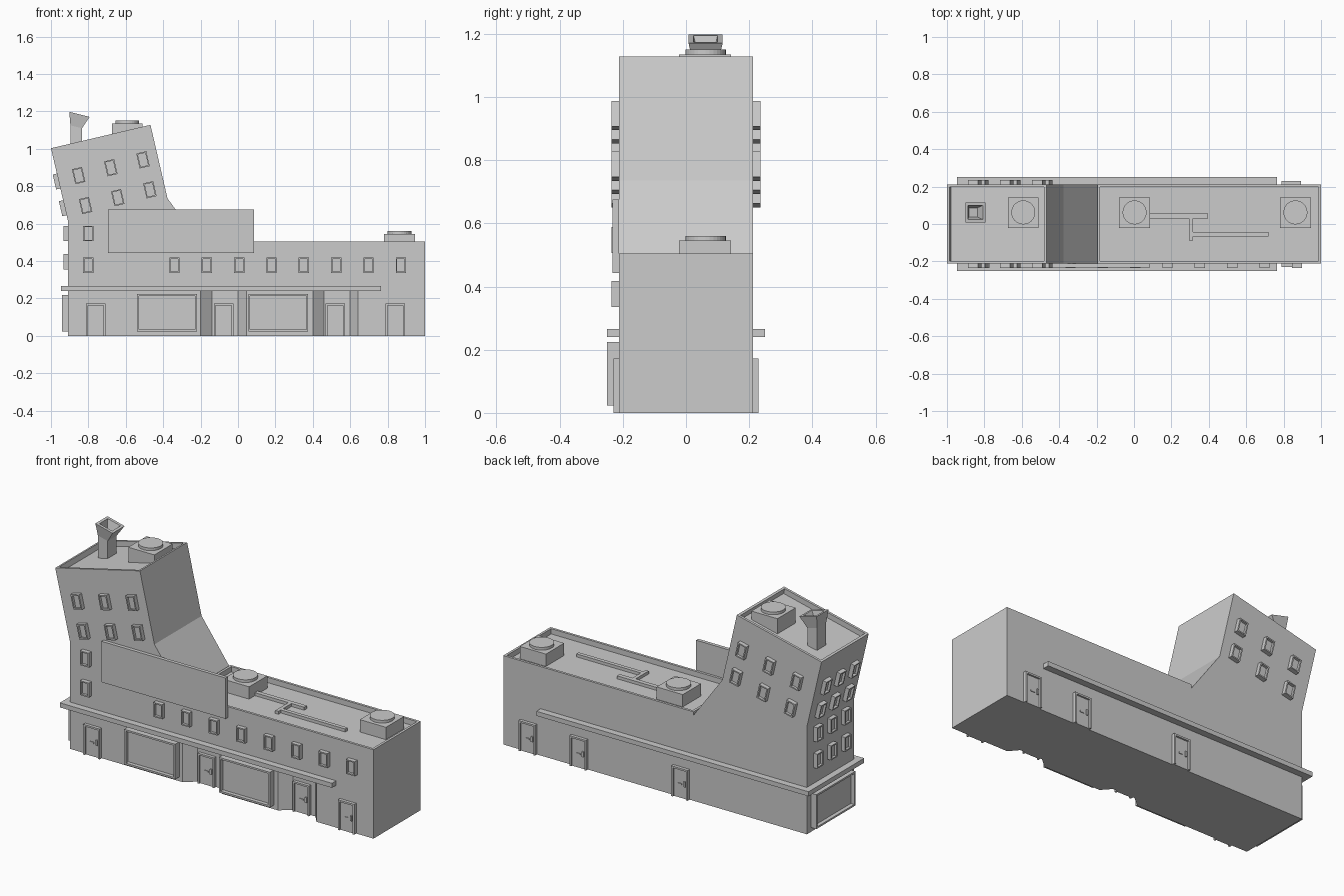
import bpy
import bmesh
from math import radians
from mathutils import Matrix, Vector

cube = bpy.data.objects.get("Cube")
if cube:
    bpy.data.objects.remove(cube, do_unlink=True)

GREY = (0.6, 0.6, 0.6, 1)
grey = bpy.data.materials.new("plain_grey")
grey.use_nodes = True
grey.diffuse_color = GREY
grey.node_tree.nodes["Principled BSDF"].inputs["Base Color"].default_value = GREY

LEAN = radians(-13)      # tilt of the upper tower
HALF = 0.212             # half depth of the building
FRONT, LEFT_END, BACK = 0, -90, 180


def finish(bm, name, matrix=Matrix()):
    bmesh.ops.recalc_face_normals(bm, faces=bm.faces)
    mesh = bpy.data.meshes.new(name)
    bm.to_mesh(mesh)
    bm.free()
    mesh.materials.append(grey)
    obj = bpy.data.objects.new(name, mesh)
    obj.matrix_world = matrix
    bpy.context.collection.objects.link(obj)
    return obj


def add_box(bm, low, high):
    low, high = Vector(low), Vector(high)
    size = Matrix.Diagonal((*(high - low), 1))
    return bmesh.ops.create_cube(bm, size=1, matrix=Matrix.Translation((low + high) / 2) @ size)["verts"]


def box(name, low, high):
    bm = bmesh.new()
    add_box(bm, low, high)
    return finish(bm, name)


def prism(points, offset):
    """Extrude a closed outline along an offset."""
    bm = bmesh.new()
    face = bm.faces.new([bm.verts.new(p) for p in points])
    new = bmesh.ops.extrude_face_region(bm, geom=[face], use_keep_orig=True)["geom"]
    bmesh.ops.translate(bm, vec=offset, verts=[v for v in new if isinstance(v, bmesh.types.BMVert)])
    bmesh.ops.recalc_face_normals(bm, faces=bm.faces)
    return bm


def sink(bm, face, rim, depth):
    """Inset a face and push it in, leaving a rim."""
    bmesh.ops.inset_region(bm, faces=[face], thickness=rim)
    normal = face.normal.copy()
    inner = bmesh.ops.extrude_face_region(bm, geom=[face])["geom"]
    bmesh.ops.delete(bm, geom=[face], context="FACES")
    bmesh.ops.translate(bm, vec=-normal * depth, verts=[v for v in inner if isinstance(v, bmesh.types.BMVert)])


def place(spot, turn, lean=0):
    return (Matrix.Translation(spot) @ Matrix.Rotation(lean, 4, "Y")
            @ Matrix.Rotation(radians(turn), 4, "Z"))


def framed_panel(name, spot, w, h, depth, rim, recess, turn, lean=0):
    """Box standing out of a wall with a sunken front."""
    bm = bmesh.new()
    add_box(bm, (-w / 2, -depth, -h / 2), (w / 2, 0.01, h / 2))
    bm.normal_update()
    sink(bm, min(bm.faces, key=lambda f: f.normal.y), rim, recess)
    return finish(bm, name, place(spot, turn, lean))


def window(name, spot, turn, lean=0):
    framed_panel(name, spot, 0.055, 0.082, 0.024, 0.01, 0.014, turn, lean)


def door(name, x, y, turn):
    bm = bmesh.new()
    for side in (-1, 1):
        edge = sorted((side * 0.052, side * 0.042))
        add_box(bm, (edge[0], -0.018, 0), (edge[1], 0.005, 0.172))
    add_box(bm, (-0.042, -0.018, 0.162), (0.042, 0.005, 0.172))
    add_box(bm, (-0.042, -0.008, 0), (0.042, 0.005, 0.162))
    add_box(bm, (0.024, -0.016, 0.07), (0.034, -0.006, 0.1))
    add_box(bm, (-0.015, -0.012, 0.075), (0.01, -0.006, 0.083))
    finish(bm, name, place((x, y, 0), turn))


# Building body: low wing, slope and leaning tower in one outline
outline = [(-0.908, 0), (1, 0), (1, 0.505), (-0.195, 0.505), (-0.195, 0.485),
           (-0.377, 0.735), (-0.468, 1.128), (-1, 1.003), (-0.908, 0.61)]
bm = prism([(x, -HALF, z) for x, z in outline], (0, 2 * HALF, 0))
roofs = [f for f in bm.faces if f.normal.z > 0.9]
for roof in roofs:
    sink(bm, roof, 0.02, 0.03)
body = finish(bm, "building_body")

# Angled entrance recesses in the ground floor front
for x0, x1, x2, x3 in ((-0.2, -0.14, 0.0, 0.045), (0.4, 0.46, 0.6, 0.64)):
    slope = 1.2
    plan = [(x0 - 0.048, -HALF - 0.04), (x1, -HALF + 0.05),
            (x2, -HALF + 0.05), (x3 + 0.036, -HALF - 0.04)]
    cutter = finish(prism([(x, y, -0.05) for x, y in plan], (0, 0, 0.295)), "entrance_cutter")
    cutter.hide_render = True
    cut = body.modifiers.new("entrance", "BOOLEAN")
    cut.operation = "DIFFERENCE"
    cut.solver = "EXACT"
    cut.object = cutter
    bpy.context.view_layer.objects.active = body
    bpy.ops.object.modifier_apply(modifier=cut.name)
    bpy.data.objects.remove(cutter, do_unlink=True)

# Canopy around three sides
box("front_canopy", (-0.945, -0.25, 0.24), (0.765, -HALF + 0.01, 0.266))
box("back_canopy", (-0.945, HALF - 0.01, 0.24), (0.765, 0.25, 0.266))
box("left_end_canopy", (-0.945, -HALF + 0.01, 0.24), (-0.9, HALF - 0.01, 0.266))

# Blank sign board
box("sign_board", (-0.695, -0.232, 0.443), (0.085, -HALF, 0.675))

# Shop windows
for x in (-0.38, 0.215):
    framed_panel("shop_window", (x, -HALF, 0.124), 0.32, 0.2, 0.038, 0.014, 0.022, FRONT)
framed_panel("end_shop_window", (-0.908, 0, 0.122), 0.35, 0.195, 0.034, 0.014, 0.022, LEFT_END)

# Doors
for x, y in ((-0.76, -HALF), (-0.077, -HALF + 0.05), (0.52, -HALF + 0.05), (0.84, -HALF)):
    door("front_door", x, y, FRONT)
for x in (-0.12, 0.52, 0.84):
    door("back_door", x, HALF, BACK)

# Upright front windows
window("front_window", (-0.8, -HALF, 0.377), FRONT)
window("front_window", (-0.8, -HALF, 0.547), FRONT)
for i in range(8):
    window("front_window", (-0.34 + i * 0.173, -HALF, 0.377), FRONT)

# Leaning tower windows, front and back
for row in range(2):
    for col in range(3):
        x = -0.852 + 0.172 * col + 0.037 * row
        z = 0.857 + 0.042 * col - 0.16 * row
        window("tower_front_window", (x, -HALF, z), FRONT, LEAN)
        window("tower_back_window", (x, HALF, z), BACK, LEAN)

# Left end windows
for y in (-0.125, 0, 0.125):
    for x, z, lean in ((-0.908, 0.397, 0), (-0.908, 0.547, 0),
                       (-0.925, 0.685, LEAN), (-0.958, 0.828, LEAN)):
        window("end_window", (x, y, z), LEFT_END, lean)

# Roof ventilators: box with a round cap
for x, low, top in ((0.003, 0.47, 0.545), (0.863, 0.47, 0.545), (-0.592, 1.02, 1.135)):
    box("vent_base", (x - 0.082, -0.022, low), (x + 0.082, 0.142, top))
    bm = bmesh.new()
    bmesh.ops.create_cone(bm, cap_ends=True, segments=32, radius1=0.064, radius2=0.064, depth=0.025,
                          matrix=Matrix.Translation((x, 0.062, top + 0.003)))
    finish(bm, "vent_cap")

# Roof pipes
box("roof_pipe_long", (0.08, 0.03, 0.47), (0.395, 0.055, 0.492))
box("roof_pipe_cross", (0.295, -0.087, 0.47), (0.315, 0.03, 0.492))
box("roof_pipe_end", (0.315, -0.066, 0.47), (0.72, -0.044, 0.492))

# Flared hollow chimney: centre x, half width, half depth, height, slant
bm = bmesh.new()
rings = []
for cx, hx, hy, z, slant in ((-0.865, 0.031, 0.04, 1.0, 0), (-0.865, 0.031, 0.04, 1.118, -0.25),
                             (-0.848, 0.054, 0.054, 1.184, -0.25), (-0.848, 0.04, 0.038, 1.184, -0.25),
                             (-0.86, 0.022, 0.024, 1.13, -0.25)):
    rings.append([bm.verts.new((cx + sx * hx, 0.062 + sy * hy, z + slant * sx * hx))
                  for sx, sy in ((-1, -1), (1, -1), (1, 1), (-1, 1))])
for a, b in zip(rings, rings[1:]):
    for i in range(4):
        j = (i + 1) % 4
        bm.faces.new((a[i], a[j], b[j], b[i]))
bm.faces.new(rings[0])
bm.faces.new(rings[-1])
finish(bm, "chimney")
